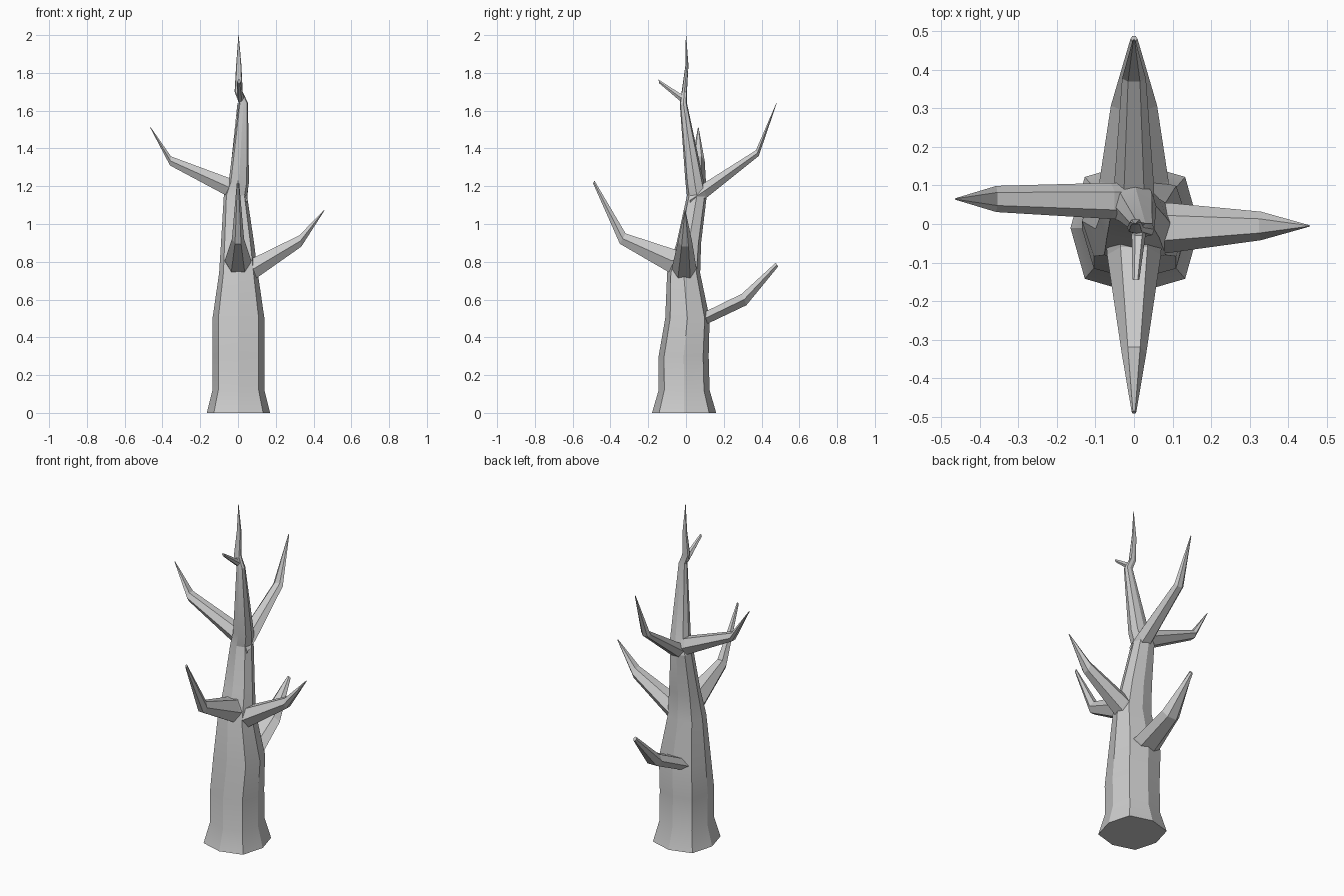
import bpy, bmesh, math
from mathutils import Vector


def loft(name, rings, smooth=False):
    """Skin a list of equal-length point rings into a closed tube."""
    bm = bmesh.new()
    vs = [[bm.verts.new(p) for p in ring] for ring in rings]
    n = len(vs[0])
    for a, b in zip(vs, vs[1:]):
        for i in range(n):
            j = (i + 1) % n
            bm.faces.new((a[i], a[j], b[j], b[i]))
    bm.faces.new(vs[0][::-1])
    bm.faces.new(vs[-1])
    bmesh.ops.recalc_face_normals(bm, faces=bm.faces)
    me = bpy.data.meshes.new(name)
    bm.to_mesh(me)
    bm.free()
    ob = bpy.data.objects.new(name, me)
    bpy.context.collection.objects.link(ob)
    if smooth:
        bpy.ops.object.select_all(action='DESELECT')
        ob.select_set(True)
        bpy.context.view_layer.objects.active = ob
        bpy.ops.object.shade_smooth_by_angle(angle=math.radians(20))
    return ob


def trunk_ring(z, x0, x1, y0, y1):
    """Squarish octagon filling the given x and y extents."""
    pts = []
    for k in range(8):
        f = 1.0 if k % 2 == 0 else 1.1
        a = k * math.pi / 4
        pts.append(((x0 + x1) / 2 + f * math.cos(a) * (x1 - x0) / 2,
                    (y0 + y1) / 2 + f * math.sin(a) * (y1 - y0) / 2, z))
    return pts


def branch(name, direction, stations, offset=0.0):
    """Stations: (out, z) of underside, (out, z) of top, half width, side shift."""
    d = Vector(direction)
    side = Vector((0, 0, 1)).cross(d)
    rings = []
    for o0, z0, o1, z1, w, s in stations:
        lo = d * o0 + Vector((0, 0, z0)) + side * s
        hi = d * o1 + Vector((0, 0, z1)) + side * s
        mid, up = (lo + hi) / 2, (hi - lo) / 2
        rings.append([mid + side * w * math.cos(k * math.pi / 3)
                      + up * math.sin(k * math.pi / 3) / 0.866 for k in range(6)])
    return loft(name, rings)


# Leaning trunk, flared at the ground and ending in a spike
loft("trunk", [trunk_ring(*r) for r in (
    (0.00, -0.165, 0.17, -0.18, 0.16),
    (0.12, -0.135, 0.14, -0.145, 0.125),
    (0.30, -0.135, 0.14, -0.145, 0.120),
    (0.50, -0.135, 0.14, -0.11, 0.125),
    (0.74, -0.10, 0.105, -0.10, 0.075),
    (0.90, -0.09, 0.085, -0.05, 0.08),
    (1.15, -0.075, 0.048, 0.005, 0.11),
    (1.22, -0.05, 0.058, -0.003, 0.095),
    (1.64, 0.005, 0.053, -0.033, 0.005),
    (1.70, -0.018, 0.025, -0.023, 0.005),
    (1.84, -0.010, 0.018, -0.003, 0.013),
    (2.00, 0.002, 0.004, -0.001, 0.001))], smooth=True)

# Branches that rise from the trunk, bending upward at an elbow
branch("lower_back_branch", (0, 1, 0), (
    (0.03, 0.44, 0.02, 0.52, 0.09, 0),
    (0.12, 0.475, 0.10, 0.535, 0.09, 0),
    (0.32, 0.57, 0.295, 0.63, 0.06, 0),
    (0.488, 0.775, 0.475, 0.795, 0.009, 0)))
branch("front_branch", (0, -1, 0), (
    (0.02, 0.71, -0.02, 0.88, 0.075, 0),
    (0.10, 0.75, 0.06, 0.865, 0.07, 0),
    (0.35, 0.895, 0.32, 0.95, 0.032, 0),
    (0.492, 1.215, 0.485, 1.23, 0.006, 0)))
branch("right_branch", (1, 0, 0), (
    (0.00, 0.66, 0.00, 0.79, 0.065, -0.01),
    (0.10, 0.715, 0.08, 0.82, 0.065, -0.01),
    (0.335, 0.88, 0.325, 0.94, 0.037, -0.005),
    (0.457, 1.07, 0.453, 1.072, 0.002, -0.005)))
branch("left_branch", (-1, 0, 0), (
    (-0.02, 1.11, -0.02, 1.20, 0.045, -0.06),
    (0.07, 1.155, 0.05, 1.245, 0.047, -0.06),
    (0.36, 1.31, 0.355, 1.358, 0.034, -0.065),
    (0.465, 1.51, 0.462, 1.512, 0.002, -0.065)))
branch("upper_back_branch", (0, 1, 0), (
    (0.02, 1.08, 0.02, 1.17, 0.05, 0),
    (0.11, 1.14, 0.085, 1.21, 0.052, 0),
    (0.385, 1.36, 0.37, 1.39, 0.031, 0),
    (0.48, 1.638, 0.478, 1.64, 0.003, 0)))
branch("top_twig", (0, -1, 0), (
    (0.01, 1.64, 0.00, 1.70, 0.02, 0.015),
    (0.03, 1.65, 0.03, 1.69, 0.018, 0.012),
    (0.142, 1.745, 0.146, 1.765, 0.009, 0.005)))
